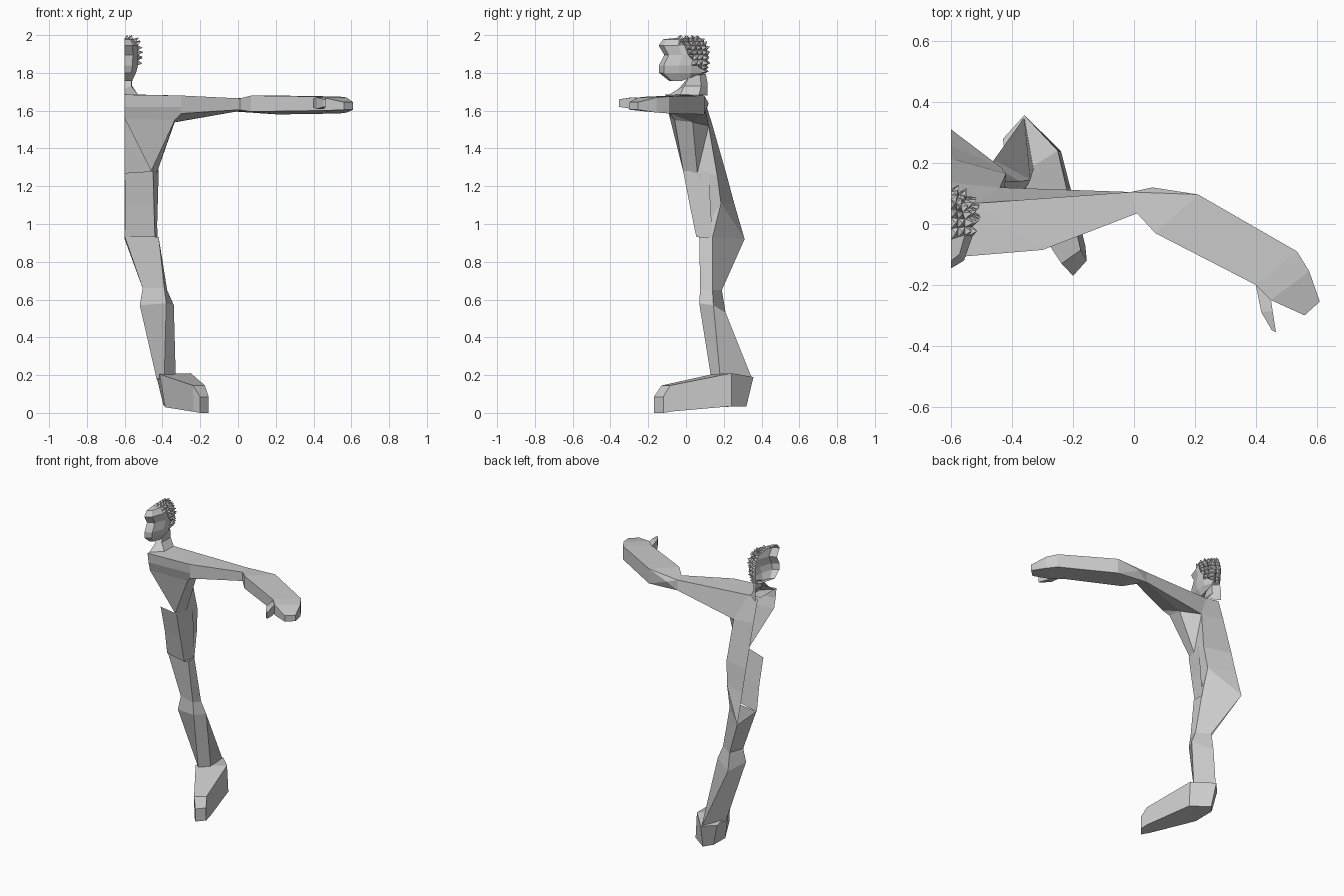
import bpy, bmesh, random
from mathutils import Vector

random.seed(4)
clay = bpy.data.materials.new("clay_grey")
clay.diffuse_color = (0.6, 0.6, 0.6, 1)
MID = -0.6  # open centre plane of the half figure


def finish(name, bm, recalc=True):
    if recalc:
        bmesh.ops.recalc_face_normals(bm, faces=bm.faces)
    mesh = bpy.data.meshes.new(name)
    bm.to_mesh(mesh)
    bm.free()
    mesh.materials.append(clay)
    ob = bpy.data.objects.new(name, mesh)
    bpy.context.collection.objects.link(ob)
    return ob


def loft(rings, closed=True, start=False, end=False):
    """Bridge matching rings of points, with optional end caps."""
    bm = bmesh.new()
    vs = [[bm.verts.new(p) for p in r] for r in rings]
    n = len(rings[0])
    for a, b in zip(vs, vs[1:]):
        for i in range(n if closed else n - 1):
            j = (i + 1) % n
            bm.faces.new((a[i], a[j], b[j], b[i]))
    if start:
        bm.faces.new(vs[0])
    if end:
        bm.faces.new(vs[-1])
    return bm


def slab(fx, fy, bx, by, top, bottom, back_bottom=None):
    """Four-point section: front and back edge, top and bottom height."""
    return [(fx, fy, top), (bx, by, top), (bx, by, back_bottom or bottom), (fx, fy, bottom)]


def panels(name, pts, faces):
    bm = bmesh.new()
    vs = [bm.verts.new(p) for p in pts]
    for f in faces:
        bm.faces.new([vs[i] for i in f])
    return finish(name, bm)


# Arm and mitten hand, bent at the elbow
finish("arm", loft([
    slab(0.01, 0.035, -0.01, 0.105, 1.665, 1.605, 1.595),
    slab(0.07, -0.03, 0.21, 0.097, 1.68, 1.595, 1.58),
    slab(0.40, -0.20, 0.535, -0.09, 1.675, 1.60, 1.585),
    slab(0.45, -0.25, 0.575, -0.155, 1.67, 1.60, 1.59),
    slab(0.56, -0.30, 0.61, -0.255, 1.645, 1.605)], end=True))
# Elbow point
panels("elbow", [(-0.01, 0.105, 1.665), (0.06, 0.12, 1.64), (0.21, 0.097, 1.68),
                 (0.21, 0.097, 1.58), (-0.01, 0.105, 1.595)],
       [(0, 1, 2), (1, 3, 2), (1, 4, 3), (0, 4, 1)])
finish("thumb", loft([
    slab(0.40, -0.20, 0.45, -0.25, 1.665, 1.615),
    slab(0.418, -0.29, 0.455, -0.285, 1.67, 1.61),
    slab(0.452, -0.348, 0.466, -0.355, 1.66, 1.62)], end=True))

# Shoulder yoke, upper arm and chest, cut away diagonally below the breastbone
panels("chest_and_upper_arm", [
    (MID, -0.11, 1.685), (-0.30, -0.085, 1.68),      # 0 1 top front
    (-0.52, 0.068, 1.685), (MID, 0.06, 1.685),       # 2 3 top back
    (MID, -0.085, 1.56), (-0.335, -0.06, 1.55),      # 4 5 chest front
    (-0.30, -0.085, 1.585),                          # 6 arm underside
    (-0.44, 0.12, 1.52), (-0.58, -0.07, 1.52),       # 7 8 armpit back, notch
    (-0.46, -0.015, 1.28), (-0.43, 0.06, 1.27),      # 9 10 waist
    (MID, -0.10, 1.62), (-0.30, -0.085, 1.62),       # 11 12 collar band
    (-0.335, 0.035, 1.54),                           # 13 armpit middle
    (0.01, 0.035, 1.665), (-0.01, 0.105, 1.665),     # 14 15 elbow top
    (-0.01, 0.105, 1.595), (0.01, 0.035, 1.605)],    # 16 17 elbow bottom
    [(0, 1, 2, 3), (1, 14, 15, 2), (0, 11, 12, 1), (11, 4, 5, 6, 12), (4, 8, 9, 5),
     (5, 9, 10, 13), (13, 10, 7), (5, 13, 6), (1, 12, 6, 17, 14),
     (6, 13, 16, 17), (13, 7, 16), (2, 15, 16, 7)])

# Back with a side ridge, turning in again to the waist
panels("back", [
    (MID, 0.09, 1.685), (-0.52, 0.068, 1.685), (-0.44, 0.12, 1.52), (MID, 0.135, 1.54),
    (-0.42, 0.165, 1.26), (MID, 0.215, 1.26),        # 4 5 ribs
    (-0.435, 0.185, 1.11), (MID, 0.255, 1.11),       # 6 7 loin
    (MID, 0.31, 0.92), (-0.43, 0.06, 1.27), (-0.44, 0.125, 1.02)],
    [(0, 1, 2, 3), (3, 2, 4, 5), (5, 4, 6, 7), (7, 6, 8),
     (2, 9, 4), (9, 10, 6, 4)])

# Belly plate, wrapping around the waist
finish("belly", loft([
    [(MID, 0.03, 1.27), (-0.45, -0.015, 1.28), (-0.42, 0.12, 1.28)],
    [(-0.598, 0.07, 1.10), (-0.445, 0.02, 1.10), (-0.425, 0.13, 1.10)],
    [(MID, 0.10, 0.93), (-0.44, 0.055, 0.93), (-0.43, 0.14, 0.93)]], closed=False))

# Leg: front inner, front outer, side, back
finish("leg", loft([
    [(MID, 0.105, 0.935), (-0.42, 0.07, 0.93), (-0.425, 0.14, 0.93), (MID, 0.31, 0.92)],
    [(-0.505, 0.11, 0.66), (-0.39, 0.075, 0.66), (-0.375, 0.14, 0.65), (-0.46, 0.19, 0.65)],
    [(-0.52, 0.10, 0.57), (-0.38, 0.07, 0.58), (-0.34, 0.145, 0.57), (-0.46, 0.21, 0.53)],
    [(-0.43, 0.19, 0.175), (-0.39, 0.13, 0.205), (-0.33, 0.18, 0.20), (-0.36, 0.35, 0.18)]]))
# Upper buttock
panels("buttock", [(-0.435, 0.185, 1.11), (MID, 0.31, 0.92), (-0.425, 0.14, 0.93), (-0.44, 0.125, 1.02)],
       [(0, 1, 2), (0, 2, 3)])

# Foot from heel to toe, turned outward: top inner, top outer, bottom outer, bottom inner
finish("foot", loft([
    [(-0.43, 0.28, 0.185), (-0.36, 0.357, 0.19), (-0.35, 0.32, 0.035), (-0.395, 0.27, 0.04)],
    [(-0.415, 0.14, 0.205), (-0.25, 0.24, 0.21), (-0.24, 0.24, 0.035), (-0.385, 0.13, 0.03)],
    [(-0.238, -0.13, 0.145), (-0.175, -0.085, 0.145), (-0.16, -0.07, 0.008), (-0.235, -0.13, 0.006)],
    [(-0.20, -0.17, 0.085), (-0.155, -0.12, 0.085), (-0.155, -0.12, 0.0), (-0.20, -0.17, 0.0)]],
    start=True, end=True))

# Neck
finish("neck", loft([
    [(MID, -0.09, 1.685), (-0.53, -0.03, 1.685), (-0.53, 0.07, 1.685), (MID, 0.115, 1.68)],
    [(MID, -0.04, 1.715), (-0.565, -0.01, 1.73), (-0.56, 0.08, 1.73), (MID, 0.115, 1.74)],
    [(MID, 0.015, 1.77), (-0.565, 0.02, 1.785), (-0.56, 0.075, 1.79), (MID, 0.105, 1.795)]], closed=False))

# Half head from stacked face sections: height, front, back, half width
rings = []
for z, f, b, w in [(1.758, -0.09, 0.07, 0.04), (1.80, -0.142, 0.105, 0.06),
                   (1.84, -0.143, 0.11, 0.07), (1.895, -0.115, 0.115, 0.072),
                   (1.945, -0.145, 0.105, 0.07), (1.978, -0.12, 0.08, 0.045)]:
    d = b - f
    lift = 0.025 * max(0, (1.80 - z) / 0.042)  # jaw rises towards the nape
    rings.append([(MID, f, z), (MID + 0.6 * w, f + 0.1 * d, z), (MID + w, f + 0.42 * d, z),
                  (MID + w, f + 0.68 * d, z + lift * 0.6), (MID + 0.7 * w, f + 0.9 * d, z + lift),
                  (MID, b, z + lift)])
bm = loft(rings, closed=False, start=True)
# Crown strips across the top of the skull
bm.verts.ensure_lookup_table()
top = bm.verts[-6:]
crown = [bm.verts.new((MID, -0.05, 1.985)), bm.verts.new((MID, 0.02, 1.985))]
for f in [(top[0], top[1], top[2], crown[0]), (crown[0], top[2], top[3], crown[1]),
          (crown[1], top[3], top[4], top[5])]:
    bm.faces.new(f)
bmesh.ops.recalc_face_normals(bm, faces=bm.faces)
centre = Vector((MID, -0.02, 1.87))
for f in bm.faces:
    f.normal_update()
    if f.normal.dot(f.calc_center_median() - centre) < 0:
        f.normal_flip()


def is_hair(f):
    """Hairline slopes from the forehead down to the nape."""
    c = f.calc_center_median()
    return c.z > 1.80 and c.y > -0.04 + (1.97 - c.z) * 0.7


# Spiky hair: small faces raised into points of uneven length
hair = [f for f in bm.faces if is_hair(f)]
edges = list({e for f in hair for e in f.edges})
bmesh.ops.subdivide_edges(bm, edges=edges, cuts=1, use_grid_fill=True)
bm.normal_update()
for f in [f for f in bm.faces if is_hair(f)]:
    bmesh.ops.poke(bm, faces=[f], offset=random.uniform(0.018, 0.032))
for v in bm.verts:
    v.co.z = min(v.co.z, 2.0)
finish("head_and_hair", bm, recalc=False)
